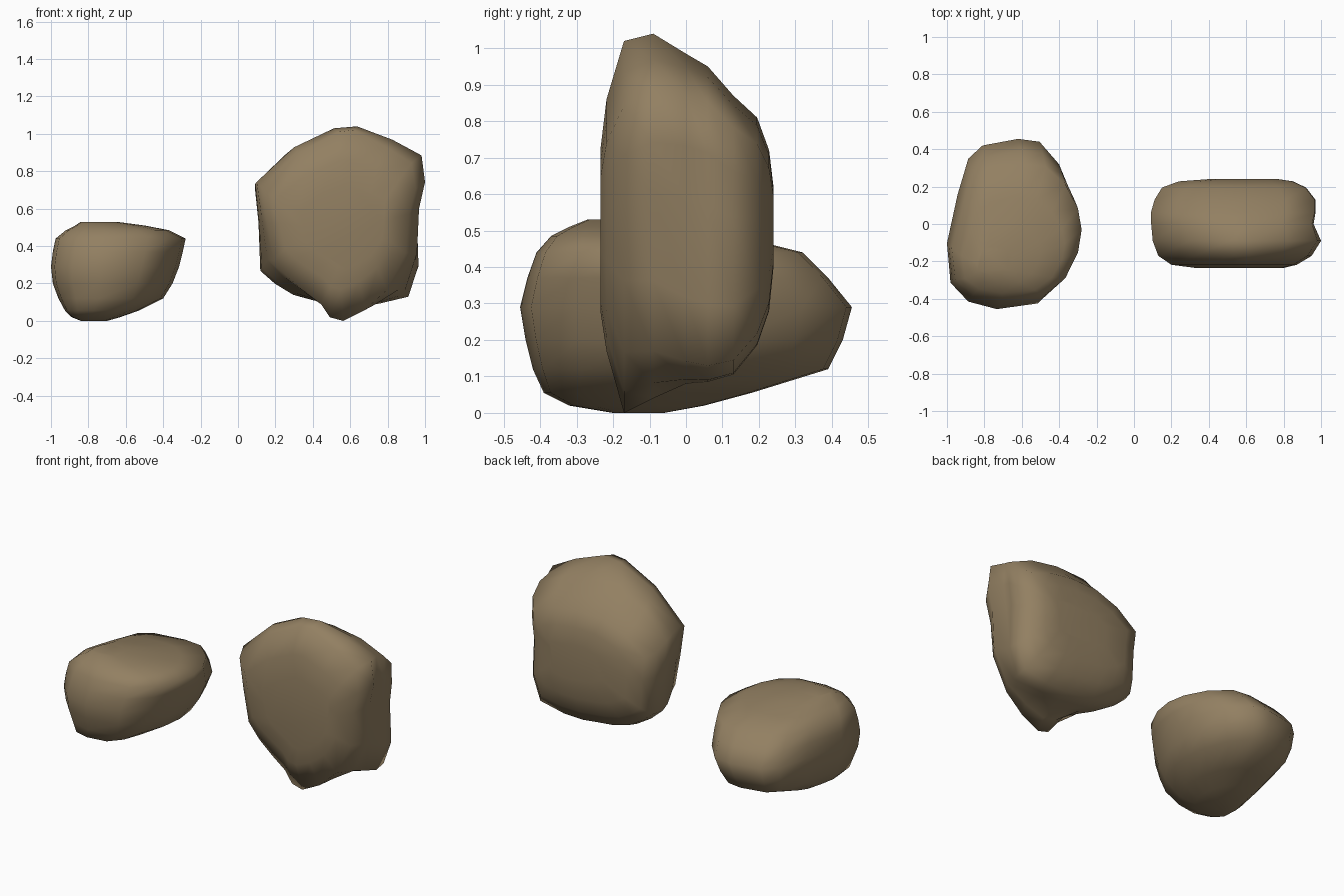
import bpy, bmesh

stone = bpy.data.materials.new("brown_stone")
stone.diffuse_color = (0.29, 0.215, 0.122, 1)


def unit(outline):
    """Scale an outline to the unit square."""
    us = [p[0] for p in outline]
    vs = [p[1] for p in outline]
    return [((u - min(us)) / (max(us) - min(us)), (v - min(vs)) / (max(vs) - min(vs)))
            for u, v in outline]


def rock(name, first, last, rings, place):
    """Loft from one outline to another through rings (level, u0, u1, v0, v1, blend)."""
    first, last = unit(first), unit(last)
    bm = bmesh.new()
    loops = []
    for level, u0, u1, v0, v1, k in rings:
        mix = unit([(a[0] + (b[0] - a[0]) * k, a[1] + (b[1] - a[1]) * k)
                    for a, b in zip(first, last)])
        loops.append([bm.verts.new(place(u0 + a * (u1 - u0), v0 + b * (v1 - v0), level))
                      for a, b in mix])
    n = len(first)
    for lo, hi in zip(loops, loops[1:]):
        for i in range(n):
            j = (i + 1) % n
            bm.faces.new((lo[i], lo[j], hi[j], hi[i]))
    bm.faces.new(loops[0])
    bm.faces.new(loops[-1])
    bmesh.ops.recalc_face_normals(bm, faces=bm.faces)
    mesh = bpy.data.meshes.new(name)
    bm.to_mesh(mesh)
    bm.free()
    mesh.materials.append(stone)
    for f in mesh.polygons:
        f.use_smooth = True
    obj = bpy.data.objects.new(name, mesh)
    bpy.context.collection.objects.link(obj)


# Low boulder: plan outline stacked upward
plan = [(-1, -.1), (-.98, -.31), (-.88, -.41), (-.72, -.45), (-.49, -.42), (-.37, -.3),
        (-.3, -.13), (-.28, .02), (-.3, .16), (-.37, .32), (-.48, .44), (-.6, .455),
        (-.8, .42), (-.88, .35), (-.94, .16)]
rock("low_boulder", plan, plan,
     [(0, -.84, -.7, -.2, -.06, 0), (.02, -.89, -.63, -.32, .05, 0),
      (.055, -.925, -.53, -.39, .18, 0), (.12, -.96, -.4, -.42, .39, 0),
      (.2, -.99, -.35, -.44, .43, 0), (.29, -1, -.315, -.455, .455, 0),
      (.37, -.99, -.295, -.435, .39, 0), (.44, -.975, -.28, -.41, .32, 0),
      (.485, -.92, -.37, -.37, .14, 0), (.51, -.87, -.5, -.32, 0, 0),
      (.53, -.84, -.65, -.27, -.12, 0)],
     lambda u, v, w: (u, v, w))

# Tall slab: pointed front outline blended into a plainer back outline
rock("tall_slab",
     [(.09, .72), (.31, .92), (.54, 1.03), (.63, 1.04), (.82, .95), (.975, .86), (1, .72),
      (.96, .58), (.94, .37), (.83, .17), (.7, .06), (.57, 0), (.49, .02), (.44, .09),
      (.34, .16), (.24, .24), (.16, .33), (.12, .53)],
     [(.09, .72), (.25, .87), (.43, .95), (.63, .96), (.82, .93), (.985, .86), (.99, .72),
      (.975, .58), (.985, .3), (.93, .13), (.76, .09), (.62, .085), (.5, .1), (.41, .11),
      (.3, .14), (.2, .2), (.12, .27), (.11, .53)],
     [(-.235, .33, .8, .28, .72, 0), (-.218, .2, .87, .17, .86, 0),
      (-.17, .13, .95, 0, 1.02, 0), (-.09, .1, 1, .04, 1.04, .3), (0, .092, .96, .08, .985, .85),
      (.06, .09, .97, .085, .95, 1), (.13, .11, .97, .105, .87, 1),
      (.195, .15, .92, .185, .81, 1), (.228, .24, .85, .28, .72, 1),
      (.24, .4, .77, .4, .62, 1)],
     lambda u, v, w: (u, w, v))
